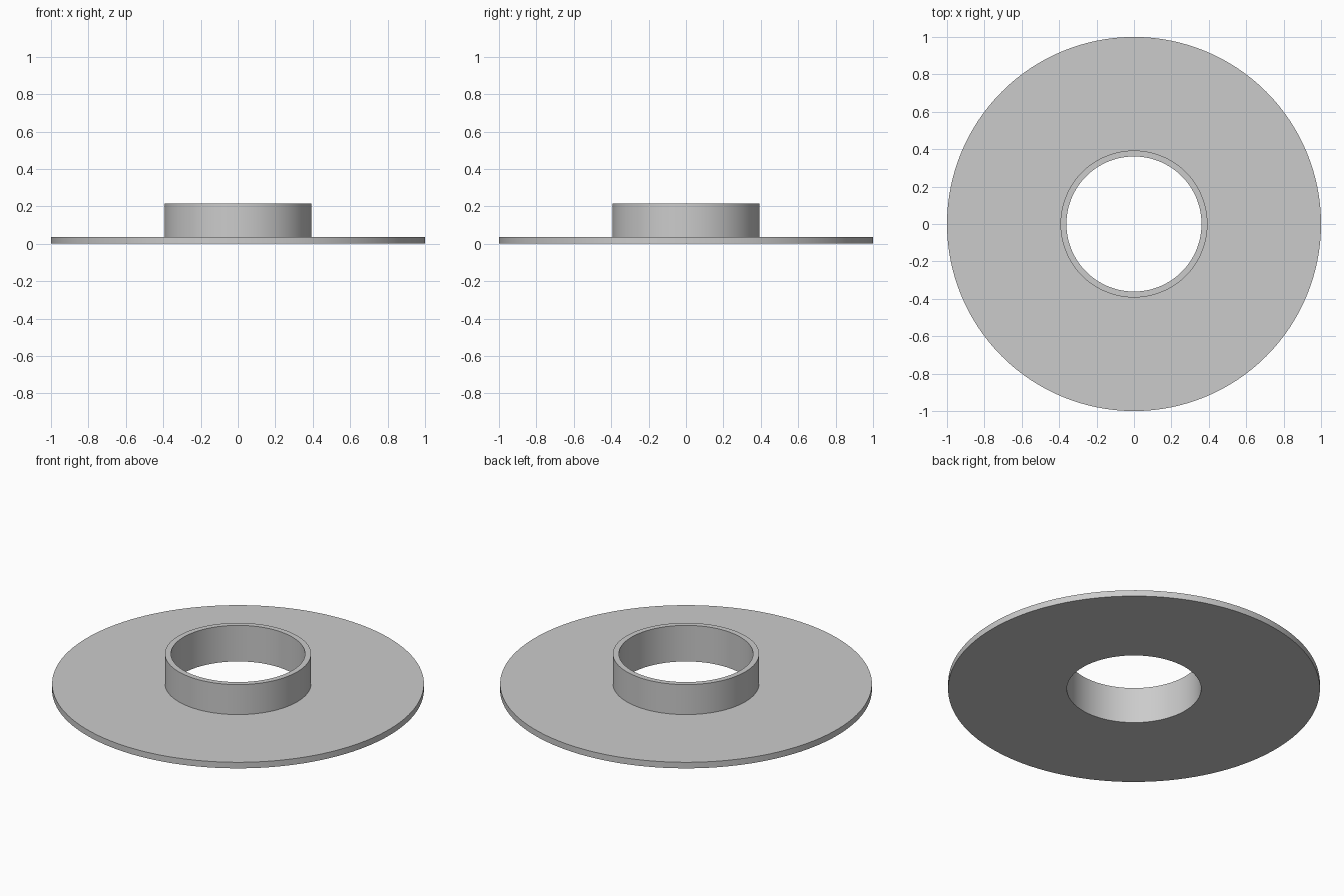
import bpy
import bmesh
import math

cube = bpy.data.objects.get("Cube")
if cube:
    bpy.data.objects.remove(cube, do_unlink=True)

SEGMENTS = 128
BORE, COLLAR, RIM = 0.361, 0.393, 1.0
PLATE_TOP, COLLAR_TOP = 0.036, 0.214


def flat_material(name, color):
    mat = bpy.data.materials.new(name)
    mat.use_nodes = True
    mat.diffuse_color = color
    mat.node_tree.nodes["Principled BSDF"].inputs["Base Color"].default_value = color
    return mat


def lathe(name, profile, mat):
    """Revolve a closed (radius, height) profile around the z axis."""
    bm = bmesh.new()
    rings = []
    for i in range(SEGMENTS):
        a = math.tau * i / SEGMENTS
        rings.append([bm.verts.new((r * math.cos(a), r * math.sin(a), z)) for r, z in profile])
    for i, ring in enumerate(rings):
        following = rings[(i + 1) % SEGMENTS]
        for j in range(len(profile)):
            k = (j + 1) % len(profile)
            bm.faces.new((ring[j], following[j], following[k], ring[k]))
    bmesh.ops.recalc_face_normals(bm, faces=bm.faces)
    mesh = bpy.data.meshes.new(name)
    bm.to_mesh(mesh)
    bm.free()
    mesh.materials.append(mat)
    obj = bpy.data.objects.new(name, mesh)
    bpy.context.collection.objects.link(obj)
    bpy.ops.object.select_all(action="DESELECT")
    obj.select_set(True)
    bpy.context.view_layer.objects.active = obj
    bpy.ops.object.shade_smooth_by_angle(angle=math.radians(30))
    return obj


# Flat round plate and upright collar turned as one piece around an open bore
grey = flat_material("light grey", (0.6, 0.6, 0.6, 1.0))
lathe("flanged_collar", [
    (BORE, 0.0), (RIM, 0.0), (RIM, PLATE_TOP),
    (COLLAR, PLATE_TOP), (COLLAR, COLLAR_TOP), (BORE, COLLAR_TOP),
], grey)
